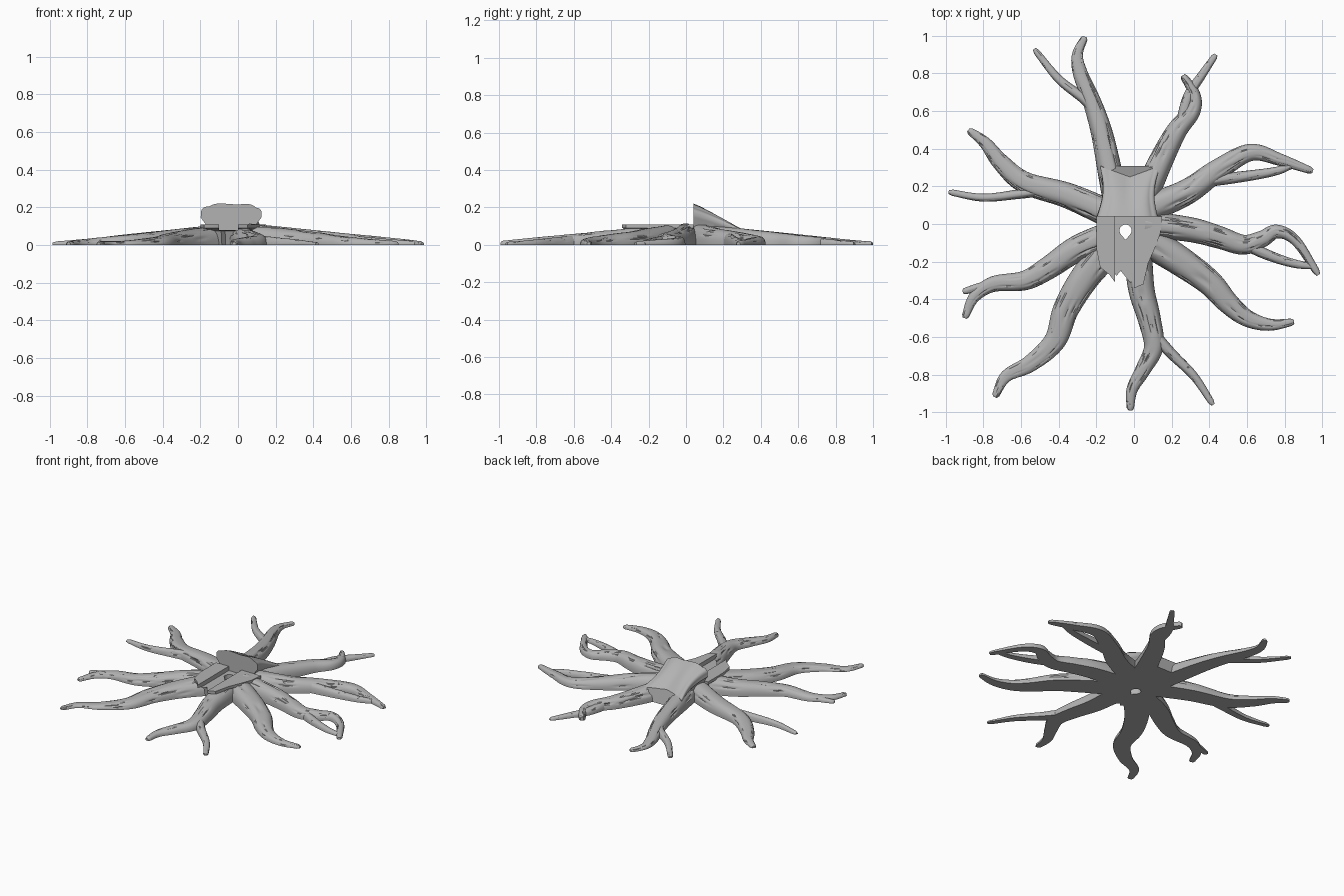
import bpy, bmesh, math, random
from mathutils import Vector

random.seed(4)
cube = bpy.data.objects.get("Cube")
if cube:
    bpy.data.objects.remove(cube)

grey = bpy.data.materials.new("root_grey")
grey.use_nodes = True
COLOUR = (0.45, 0.45, 0.45, 1)
grey.diffuse_color = COLOUR
grey.node_tree.nodes["Principled BSDF"].inputs["Base Color"].default_value = COLOUR


def loft(name, rings):
    """Closed skin over equal-length rings of points, capped at both ends."""
    bm = bmesh.new()
    loops = [[bm.verts.new(p) for p in ring] for ring in rings]
    n = len(loops[0])
    for a, b in zip(loops, loops[1:]):
        for i in range(n):
            j = (i + 1) % n
            bm.faces.new((a[i], a[j], b[j], b[i]))
    bm.faces.new(loops[0])
    bm.faces.new(loops[-1])
    bmesh.ops.recalc_face_normals(bm, faces=bm.faces)
    mesh = bpy.data.meshes.new(name)
    bm.to_mesh(mesh)
    bm.free()
    mesh.materials.append(grey)
    ob = bpy.data.objects.new(name, mesh)
    bpy.context.collection.objects.link(ob)
    return ob


def spow(v, e):
    return math.copysign(abs(v) ** e, v)


def smooth_path(pts, steps=9):
    """Catmull-Rom curve through the points."""
    p = [Vector(q) for q in pts]
    p = [2 * p[0] - p[1]] + p + [2 * p[-1] - p[-2]]
    out = []
    for a, b, c, d in zip(p, p[1:], p[2:], p[3:]):
        for k in range(steps):
            t = k / steps
            out.append(0.5 * (2 * b + (c - a) * t + (2 * a - 5 * b + 4 * c - d) * t * t
                              + (3 * b - a - 3 * c + d) * t ** 3))
    return out + [p[-2]]


def root(name, pts, base, tip=0.018, tall=1.0, sides=32):
    """Flat-bottomed tapering root with broken bark grooves running along it."""
    path = smooth_path(pts)
    last = len(path) - 1
    grooves = [(random.uniform(0.4, 2.75), random.uniform(0, 6), random.uniform(6, 11))
               for _ in range(7)]
    rings = []
    for i, c in enumerate(path):
        t = i / last
        d = (path[min(i + 1, last)] - path[max(i - 1, 0)]).normalized()
        side = Vector((d.y, -d.x))
        w = tip + (base - tip) * (1 - t ** 1.3)
        h = tall * (0.02 + 0.1 * max(0, 1 - c.length))
        if i == last:
            w, h = w * 0.6, h * 0.75
        ring = []
        for k in range(sides + 1):
            a = math.pi * k / sides
            r = 1.0
            for centre, phase, freq in grooves:
                depth = max(0, math.sin(freq * t * 3 + phase))
                r -= 0.09 * depth * math.exp(-((a - centre - 0.1 * math.sin(5 * t)) / 0.07) ** 2)
            q = c + side * (w * r * spow(math.cos(a), 0.8))
            ring.append((q.x, q.y, h * r * abs(math.sin(a)) ** 0.8 if 0 < k < sides else 0))
        rings.append(ring)
    return loft(name, rings)


parts = []

# Main roots: name, base half-width, path
MAIN = [
    ("back_right_root", 0.07, [(-.1, .15), (-.13, .29), (-.17, .48), (-.22, .64), (-.285, .8), (-.3, .9), (-.26, .995)]),
    ("back_left_root", 0.07, [(.06, .15), (.15, .35), (.23, .5), (.31, .6), (.32, .69), (.26, .79)]),
    ("left_upper_root", 0.075, [(.07, .08), (.28, .17), (.45, .29), (.62, .38), (.78, .34), (.95, .28)]),
    ("left_middle_root", 0.07, [(.06, 0), (.3, -.03), (.45, -.07), (.58, -.11), (.68, -.08), (.76, -.04), (.86, -.09), (.98, -.27)]),
    ("left_lower_root", 0.085, [(.06, -.08), (.25, -.2), (.4, -.31), (.5, -.42), (.6, -.5), (.72, -.535), (.85, -.52)]),
    ("front_left_root", 0.075, [(.02, -.16), (.04, -.35), (.08, -.5), (.105, -.65), (.05, -.77), (-.01, -.88), (-.02, -.99)]),
    ("front_right_root", 0.085, [(-.1, -.1), (-.25, -.27), (-.36, -.45), (-.42, -.62), (-.55, -.74), (-.68, -.81), (-.74, -.92)]),
    ("right_lower_root", 0.075, [(-.1, -.05), (-.3, -.13), (-.45, -.23), (-.58, -.3), (-.75, -.32), (-.85, -.39), (-.9, -.5)]),
    ("right_upper_root", 0.075, [(-.1, .04), (-.35, .15), (-.58, .22), (-.71, .33), (-.79, .43), (-.88, .5)]),
]
for name, base, pts in MAIN:
    parts.append(root(name, pts, base))

# Thin side shoots
SHOOTS = [
    ("back_right_shoot", [(-.19, .58), (-.26, .66), (-.4, .77), (-.53, .93)]),
    ("back_left_shoot", [(.25, .52), (.29, .68), (.36, .79), (.435, .9)]),
    ("left_upper_shoot", [(.4, .23), (.6, .255), (.75, .28), (.84, .31)]),
    ("left_middle_shoot", [(.56, -.09), (.7, -.16), (.85, -.21), (.97, -.225)]),
    ("front_left_shoot", [(.1, -.58), (.2, -.69), (.32, -.81), (.42, -.96)]),
    ("right_lower_shoot", [(-.55, -.3), (-.7, -.31), (-.82, -.335), (-.91, -.36)]),
    ("right_upper_shoot", [(-.3, .12), (-.45, .175), (-.6, .16), (-.8, .14), (-.985, .17)]),
]
for name, pts in SHOOTS:
    parts.append(root(name, pts, 0.032, tip=0.016, tall=0.85, sides=20))

# Front half of the stump: flat sawn step that overhangs its foot
OUTLINE = [(-.2, .04), (-.2, -.13), (-.18, -.23), (-.13, -.27), (-.1, -.31), (-.075, -.28),
           (-.02, -.35), (.05, -.32), (.075, -.21), (.11, -.13), (.14, -.05), (.15, .04)]
step = loft("stump_step", [[(-.03 + (x + .03) * s, .04 + (y - .04) * s, z) for x, y in OUTLINE]
                           for z, s in ((0, .8), (.075, .85), (.09, 1), (.11, 1))])
parts.append(step)

# Back half of the stump: upright sawn face sloping down to the back roots
rings = []
for i in range(11):
    s = i / 10
    w = 0.165 - 0.025 * math.sin(math.pi * s)
    h = 0.222 - 0.13 * s ** 1.15
    cx = -0.037 + 0.015 * s
    section = [(-0.78 * w, 0), (-0.82 * w, 0.5 * h)]
    for k in range(41):
        a = math.pi * (1 - k / 40)
        bump = 1 - 0.035 * (1 - abs(math.sin(4 * a + 0.4)))
        section.append((w * bump * spow(math.cos(a), 0.7),
                        h * (0.66 + 0.34 * abs(math.sin(a)) ** 0.6 * bump ** 3)))
    section += [(0.82 * w, 0.5 * h), (0.78 * w, 0)]
    rings.append([(cx + x, 0.04 + s * (0.21 + 0.06 * min(1, abs(x) / w)), z) for x, z in section])
parts.append(loft("stump_back", rings))

# Cutters: sawn channel in the step and a teardrop hole through the stump
channel = loft("channel_cutter", [[(-.1, y, .08), (0, y, .08), (0, y, .3), (-.1, y, .3)]
                                  for y in (-.42, .04)])
drop = [(-.045 + .032 * math.cos(a), -.035 + .032 * math.sin(a))
        for a in (math.radians(-30 + 240 * k / 20) for k in range(21))] + [(-.045, -.085)]
hole = loft("hole_cutter", [[(x, y, z) for x, y in drop] for z in (-.1, .3)])

for ob in parts:
    bpy.ops.object.select_all(action='DESELECT')
    ob.select_set(True)
    bpy.context.view_layer.objects.active = ob
    if "shoot" not in ob.name and ob.name != "stump_back":
        for cutter in (channel, hole):
            cut = ob.modifiers.new(cutter.name, 'BOOLEAN')
            cut.operation = 'DIFFERENCE'
            cut.solver = 'EXACT'
            cut.object = cutter
            bpy.ops.object.modifier_apply(modifier=cut.name)
    bpy.ops.object.shade_smooth_by_angle(angle=math.radians(35))

for cutter in (channel, hole):
    bpy.data.objects.remove(cutter)
